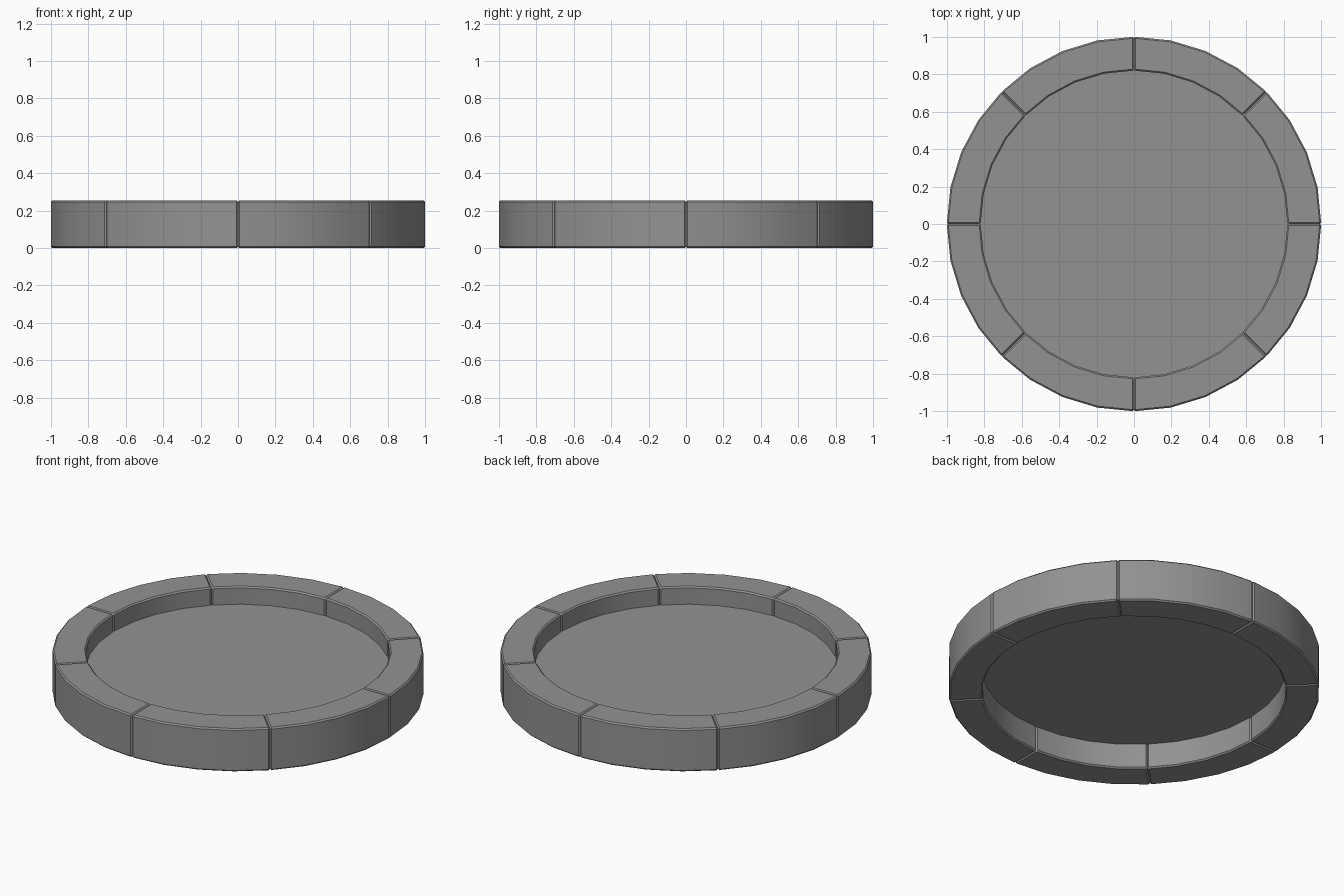
import bpy
import bmesh
from math import cos, sin, tau

cube = bpy.data.objects.get("Cube")
if cube:
    bpy.data.objects.remove(cube, do_unlink=True)

BLOCKS = 8
STEPS = 4                 # facets per block
OUTER, INNER = 1.001, 0.82
HEIGHT = 0.255
FLOOR_Z = 0.15
BEVEL = 0.008

stone = bpy.data.materials.new("grey stone")
stone.use_nodes = True
colour = (0.29, 0.29, 0.29, 1)
stone.diffuse_color = colour
stone.node_tree.nodes["Principled BSDF"].inputs["Base Color"].default_value = colour


def make_object(name, bm):
    mesh = bpy.data.meshes.new(name)
    bmesh.ops.recalc_face_normals(bm, faces=bm.faces)
    bm.to_mesh(mesh)
    bm.free()
    mesh.materials.append(stone)
    obj = bpy.data.objects.new(name, mesh)
    bpy.context.collection.objects.link(obj)
    return obj


def polar(radius, step, z):
    a = tau * step / (BLOCKS * STEPS)
    return (radius * cos(a), radius * sin(a), z)


def make_block(index):
    # Sweep a rectangular section along one eighth of the ring
    bm = bmesh.new()
    corners = [(INNER, 0), (OUTER, 0), (OUTER, HEIGHT), (INNER, HEIGHT)]
    rings = [[bm.verts.new(polar(r, index * STEPS + s, z)) for r, z in corners]
             for s in range(STEPS + 1)]
    for a, b in zip(rings, rings[1:]):
        for i in range(4):
            j = (i + 1) % 4
            bm.faces.new((a[i], a[j], b[j], b[i]))
    bm.faces.new(rings[0])
    bm.faces.new(rings[-1])
    block = make_object(f"rim_block_{index + 1}", bm)

    # Chamfer the right-angled edges so the joints read as grooves
    bevel = block.modifiers.new("chamfer", 'BEVEL')
    bevel.width = BEVEL
    bevel.segments = 1
    bevel.limit_method = 'ANGLE'
    bevel.angle_limit = 0.6
    bpy.ops.object.select_all(action='DESELECT')
    block.select_set(True)
    bpy.context.view_layer.objects.active = block
    bpy.ops.object.modifier_apply(modifier=bevel.name)
    bpy.ops.object.shade_smooth_by_angle(angle=0.5)


for n in range(BLOCKS):
    make_block(n)

# Thin floor disc inside the ring
floor = bmesh.new()
floor.faces.new([floor.verts.new(polar(INNER + 0.004, s, FLOOR_Z))
                 for s in range(BLOCKS * STEPS)])
make_object("floor_disc", floor)
